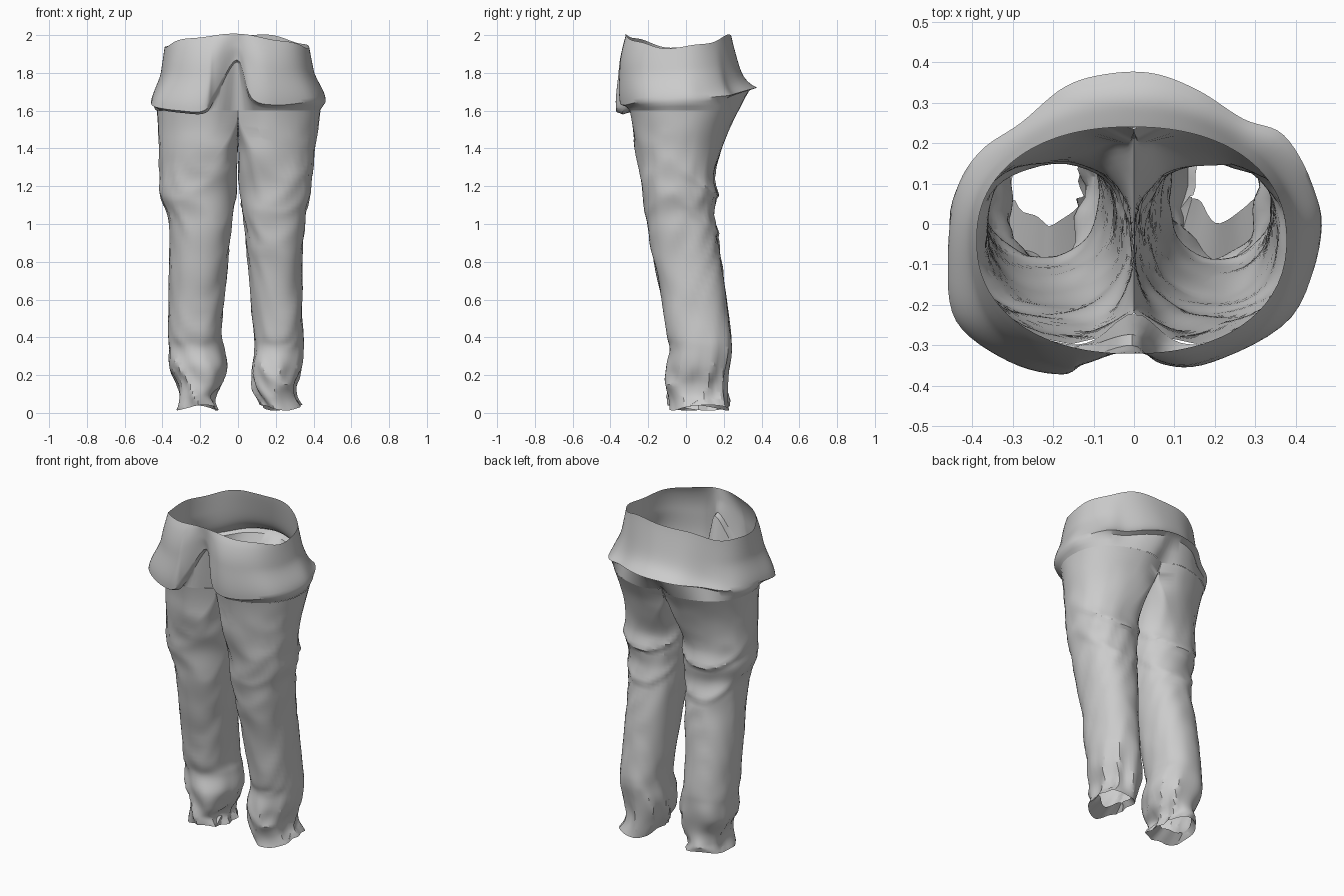
import bpy, bmesh, math
from mathutils import Vector

if "Cube" in bpy.data.objects:
    bpy.data.objects.remove(bpy.data.objects["Cube"])

# Leg stations: z, left outer x, left inner x, right inner x, right outer x, front y, back y
STATIONS = [
    (1.60, -.430, .000, .000, .437, -.310, .285),
    (1.50, -.422, .000, .000, .422, -.290, .235),
    (1.38, -.415, -.002, .002, .402, -.270, .187),
    (1.25, -.413, -.006, .006, .392, -.242, .150),
    (1.15, -.408, -.012, .012, .384, -.225, .157),
    (1.05, -.372, -.024, .022, .358, -.212, .145),
    (.95, -.362, -.035, .035, .352, -.200, .165),
    (.80, -.362, -.050, .050, .340, -.170, .190),
    (.60, -.368, -.072, .068, .340, -.130, .215),
    (.42, -.368, -.085, .083, .345, -.102, .238),
    (.34, -.365, -.070, .083, .345, -.082, .240),
    (.24, -.362, -.055, .070, .335, -.106, .236),
    (.15, -.315, -.085, .078, .305, -.106, .230),
    (.08, -.305, -.120, .100, .305, -.100, .230),
    (.02, -.320, -.100, .120, .335, -.095, .230),
]
# Flared hem of the yoke, counter-clockwise from the right side: x, y, z
HEM = [
    (.46, -.03, 1.67), (.44, .10, 1.67), (.37, .22, 1.68), (.27, .26, 1.69),
    (.16, .33, 1.71), (.05, .372, 1.72), (-.06, .372, 1.72), (-.17, .34, 1.71),
    (-.28, .25, 1.69), (-.38, .18, 1.67), (-.44, .08, 1.66), (-.46, -.08, 1.65),
    (-.44, -.24, 1.62), (-.31, -.34, 1.60), (-.18, -.37, 1.60), (-.12, -.335, 1.69),
    (-.005, -.300, 1.87), (.07, -.345, 1.67), (.20, -.335, 1.63), (.39, -.23, 1.65),
]


def spline(pts, u, closed=False):
    """Catmull-Rom through tuples; u in 0..1."""
    n = len(pts)
    f = u * (n if closed else n - 1)
    i = int(f) if closed else min(int(f), n - 2)
    t = f - i

    def at(k):
        return Vector(pts[k % n] if closed else pts[max(0, min(n - 1, k))])
    a, b, c, d = at(i - 1), at(i), at(i + 1), at(i + 2)
    return .5 * (2 * b + (c - a) * t + (2 * a - 5 * b + 4 * c - d) * t * t
                 + (3 * b - a - 3 * c + d) * t ** 3)


def loft(name, rings, angle):
    """Skin closed rings of equal length into an open tube."""
    bm = bmesh.new()
    rows = [[bm.verts.new(p) for p in r] for r in rings]
    for a, b in zip(rows, rows[1:]):
        for i in range(len(a)):
            j = (i + 1) % len(a)
            bm.faces.new((a[i], b[i], b[j], a[j]))
    bmesh.ops.recalc_face_normals(bm, faces=bm.faces)
    me = bpy.data.meshes.new(name)
    bm.to_mesh(me)
    bm.free()
    ob = bpy.data.objects.new(name, me)
    bpy.context.collection.objects.link(ob)
    bpy.ops.object.select_all(action='DESELECT')
    ob.select_set(True)
    bpy.context.view_layer.objects.active = ob
    bpy.ops.object.shade_smooth_by_angle(angle=math.radians(angle))
    return ob


def smooth(a, b, x):
    t = max(0, min(1, (x - a) / (b - a)))
    return t * t * (3 - 2 * t)


def spow(v, p):
    return math.copysign(abs(v) ** p, v)


def recess(x, y):
    """Inward pull at the front crotch and the seat crease."""
    if y < 0:
        return .09 * math.exp(-(x / .08) ** 2) * smooth(-.05, -.2, y)
    return -.05 * math.exp(-(x / .06) ** 2) * smooth(.05, .2, y)


def wave(x, y, z):
    """Fixed irregular waves in about -1..1 for cloth creases."""
    s = math.sin
    return (s(2.1 * x + 1.3 * z + 2 * s(1.7 * y + .8 * z))
            + s(2.9 * y - 2.3 * z + 1.5 * s(1.9 * x - 1.1 * z))) / 2


def leg_ring(u, side, count=44):
    z, lout, lin, rin, rout, yf, yb = spline(STATIONS, u)
    xin, xout = (rin, rout) if side > 0 else (lin, lout)
    yc, hy = (yf + yb) / 2, (yb - yf) / 2
    xc, hx = (xin + xout) / 2, (xout - xin) / 2
    d_shape = smooth(1.15, 1.6, z)
    crumple = .004 + .014 * (1 - smooth(.12, .45, z)) + .003 * (1 - smooth(.15, .35, abs(z - 1.05)))
    crumple *= 1 - smooth(1.45, 1.6, z)
    ring = []
    for k in range(count):
        a = 2 * math.pi * k / count
        c, sn = math.cos(a), math.sin(a)
        x_round = xc + hx * spow(c, .88)
        x_half = xin + (xout - xin) * max(c, 0) ** .8
        x = x_round + (x_half - x_round) * d_shape
        y = yc + hy * spow(sn, .9)
        y += recess(x, y) * smooth(1.25, 1.6, z)
        # slanting creases, plus diagonal knee folds
        n = .7 * wave(x * 6 + side * 7, y * 6 + z * 3, z * 7)
        n += .6 * (1 - 2 * abs(wave(x * 9, y * 9 - side * 4, z * 6 - y * 8 + x * 5)))
        off = crumple * (n - .2)
        for z0, slope, amp in ((1.17, .75, .014), (.98, .9, .010)):
            q = z - (z0 - slope * (y - .13))
            if q > -.02:
                off += amp * smooth(-.02, .005, q) * math.exp(-max(q, 0) / .05) * smooth(-.15, .1, y)
        x += off * c * side * (1 - d_shape if c < 0 else 1)
        y += off * sn
        # crotch saddle between the legs
        zz = z - .10 * max(-c, 0) * smooth(1.35, 1.6, z)
        zz += .015 * math.sin(2 * a + side) * (1 - smooth(.03, .12, z)) + .008 * (1 - smooth(.0, .1, z))
        ring.append(Vector((x, y, max(zz, 0))))
    return ring


# Legs with tucked-in front cuffs
for side, name in ((-1, "left_leg"), (1, "right_leg")):
    rings = [leg_ring(i / 84, side) for i in range(85)]
    end = rings[-1]
    mid = sum(end, Vector((0, 0, 0))) / len(end)
    for k in (.5, 1):
        rings.append([Vector((mid.x + (p.x - mid.x) * (1 - .2 * k),
                              p.y + k * (.09 if p.y < mid.y else -.02) * min(1, abs(p.y - mid.y) / .1),
                              p.z + .035 * k)) for p in end])
    loft(name, rings, 30)

# Hip yoke: waist edge, bulging flare to the hem, then under to the leg tops
COUNT, ROWS = 120, 16
columns = []
for i in range(COUNT):
    h = spline(HEM, i / COUNT, True)
    a = math.atan2((h.y + .01) / .34, h.x / .46)
    c, sn = math.cos(a), math.sin(a)
    w = Vector((-.006 + .383 * spow(c, .9), -.04 + .28 * spow(sn, .9),
                1.953 + .03 * sn * sn - .02 * math.cos(2 * a + .4) + .006 * math.sin(7 * a)))
    front, back = smooth(0, 1, -sn), smooth(0, 1, sn)
    lip = smooth(.05, -.15, h.y) * smooth(.5, .1, h.x)
    notch = math.exp(-(h.x / .09) ** 2) * front
    col = []
    for r in range(ROWS + 1):
        t = r / ROWS
        f_side = .6 * t + .4 * smooth(.45, 1, t)
        f_back = .55 * t ** 1.1 + .45 * t ** 8
        f = f_side + (f_back - f_side) * back
        p = w.lerp(h, f)
        p.z = w.z + (h.z - w.z) * t
        p.y -= front * (1 - notch) * .034 * math.sin(math.pi * t ** .8)
        col.append(p)
    lx, ly = .434 * spow(c, .8), -.0125 + .2975 * spow(sn, .9)
    low = Vector((lx, ly + recess(lx, ly), 1.60))
    under = Vector((h.x * .955, h.y * .91, h.z - .012))
    soft = h.lerp(low, .35) + Vector((.012 * c, 0, 0))
    soft = soft.lerp(Vector((h.x * .97, h.y * .90, h.z - .012)), back)
    tuck = soft.lerp(under, lip)
    col += [tuck, tuck.lerp(low, .5), low]
    columns.append(col)
loft("hip_yoke", [[col[r] for col in columns] for r in range(len(columns[0]))], 40)
